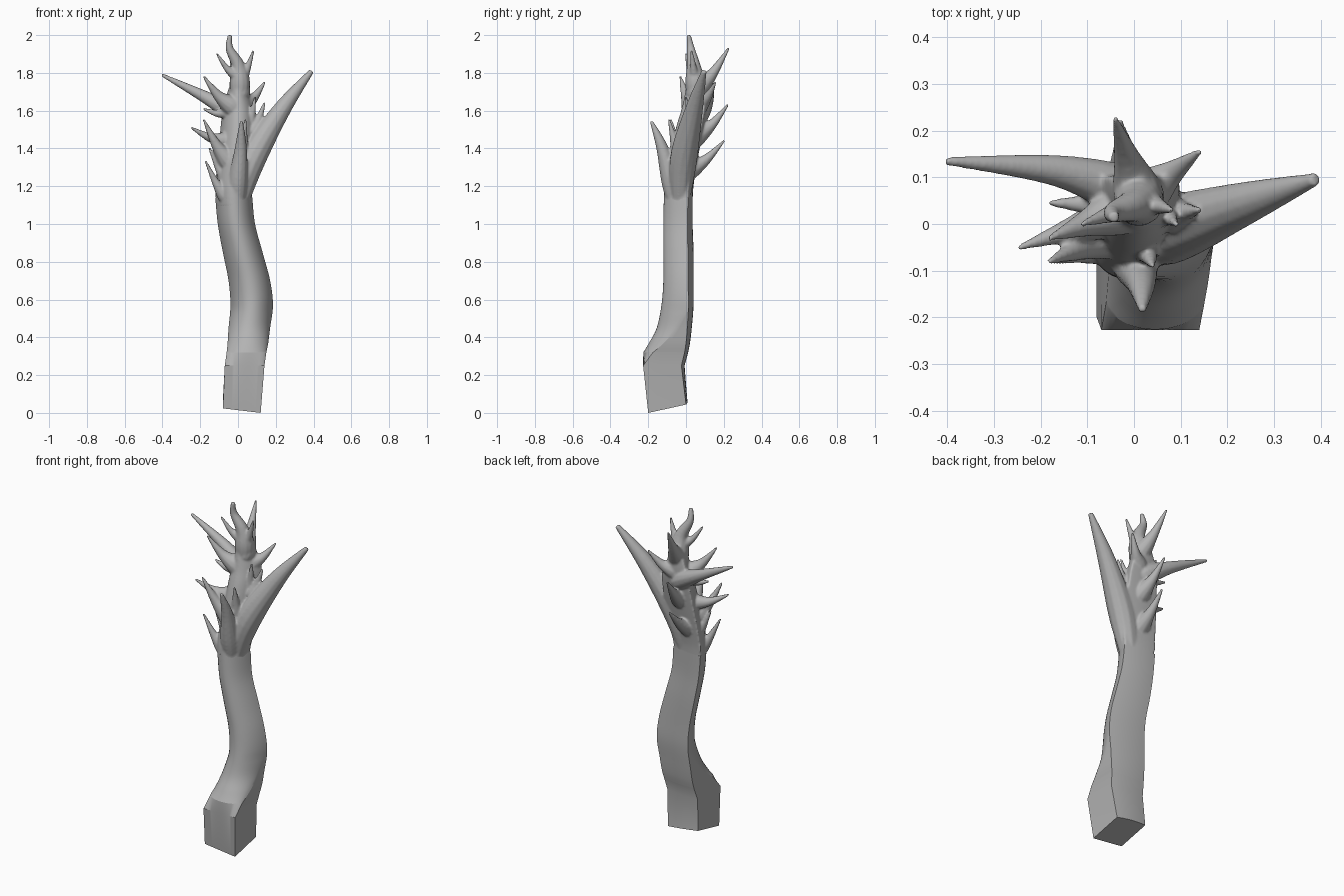
import bpy, bmesh, math
from mathutils import Vector

cube = bpy.data.objects.get("Cube")
if cube:
    bpy.data.objects.remove(cube, do_unlink=True)

bark = bpy.data.materials.new("grey_bark")
bark.use_nodes = True
GREY = (.45, .45, .45, 1)
bark.diffuse_color = GREY
bark.node_tree.nodes["Principled BSDF"].inputs["Base Color"].default_value = GREY


def finish(bm, name):
    """Turn the bmesh into a named object with the bark material."""
    bmesh.ops.remove_doubles(bm, verts=bm.verts, dist=.0002)
    bmesh.ops.recalc_face_normals(bm, faces=bm.faces)
    mesh = bpy.data.meshes.new(name)
    bm.to_mesh(mesh)
    bm.free()
    mesh.materials.append(bark)
    obj = bpy.data.objects.new(name, mesh)
    bpy.context.collection.objects.link(obj)
    return obj


def loft(bm, rings):
    """Bridge closed rings of equal length and cap both ends."""
    rows = [[bm.verts.new(point) for point in ring] for ring in rings]
    for low, high in zip(rows, rows[1:]):
        for i in range(len(low)):
            # index i - 1 wraps around to close the ring
            bm.faces.new((low[i - 1], low[i], high[i], high[i - 1]))
    bm.faces.new(rows[0])
    bm.faces.new(rows[-1])


def spline(rows, steps=6):
    """Smooth curve through rows of numbers."""
    padded = [rows[0], *rows, rows[-1]]
    out = []
    for before, start, end, after in zip(padded, padded[1:], padded[2:], padded[3:]):
        for step in range(steps):
            t = step / steps
            out.append([b + t / 2 * (c - a + t * (2 * a - 5 * b + 4 * c - d
                        + t * (3 * b - 3 * c + d - a)))
                        for a, b, c, d in zip(before, start, end, after)])
    return out + [list(rows[-1])]


def section(z, right, left, front, back):
    """Nearly flat back and sides, arched front; the sides shrink with height."""
    flat = min(1, max(0, (.55 - z) / .3))
    half, middle = (left - right) / 2, (left + right) / 2
    # the back turns slightly towards the left along the stem
    twist = .015 * max(0, math.sin(math.pi * z / 1.6))
    start = math.radians(14)
    side = [(1, flat * i / 4) for i in range(4)]
    arch = []
    for i in range(21):
        angle = start + (math.pi - 2 * start) * i / 20
        rise = (math.sin(angle) - math.sin(start)) / (1 - math.sin(start))
        arch.append((math.cos(angle) / math.cos(start), flat + (1 - flat) * rise))
    other_side = [(-u, v) for u, v in reversed(side)]
    rear = [(i / 4, 0) for i in range(-3, 4)]
    ring = []
    for u, v in side + arch + other_side + rear:
        rear_y = back - twist * (1 + u) + .008 * (1 - u * u) * (1 - v)
        x, y = middle + half * u, rear_y + (front - rear_y) * v
        # the cut at the foot is slightly tilted
        tilt = max(0, 1 - z / .2) * (.12 * (.12 - x) + .22 * (y + .2))
        ring.append((x, y, z + tilt))
    return ring


# Trunk rows: height, right edge, left edge, front, back
foot = [(0, -.08, .12, -.2, 0), (.25, -.07, .14, -.227, -.01)]
stem = [(.32, -.06, .15, -.226, .01), (.37, -.055, .16, -.196, .02),
        (.45, -.05, .17, -.155, .03), (.57, -.04, .185, -.13, .04),
        (.7, -.05, .17, -.12, .04), (.85, -.08, .13, -.12, .04),
        (1, -.107, .09, -.12, .035), (1.14, -.12, .076, -.117, .035)]
top = [(1.25, -.118, .09, -.108, .045), (1.5, -.095, .1, -.055, .085),
       (1.62, -.08, .09, -.02, .1), (1.72, -.05, .05, 0, .1)]

bm = bmesh.new()
loft(bm, [section(*row) for row in foot + spline(stem)])
trunk = finish(bm, "trunk")
bpy.ops.object.select_all(action="DESELECT")
trunk.select_set(True)
bpy.context.view_layer.objects.active = trunk
bpy.ops.object.shade_smooth_by_angle(angle=math.radians(22))

# Crown: upper trunk and branches fused into one skin
bm = bmesh.new()
loft(bm, [section(*row) for row in spline(stem[-2:] + top)[4:]])


def branch(points, thick, end, power):
    """Tube rooted inside the wood, thickest at its second point, then tapering."""
    last = len(points) - 1
    rows = [(*points[0], thick * .6)]
    for i in range(1, last + 1):
        left_over = (last - i) / (last - 1)
        rows.append((*points[i], end + (thick - end) * left_over ** power))
    path = spline(rows)
    rings = []
    for i, (x, y, z, radius) in enumerate(path):
        before, after = path[max(i - 1, 0)], path[min(i + 1, len(path) - 1)]
        along = (Vector(after[:3]) - Vector(before[:3])).normalized()
        side = along.cross(Vector((.3, 1, .1))).normalized()
        up = side.cross(along)
        turns = [k * math.pi / 6 for k in range(12)]
        rings.append([Vector((x, y, z)) + radius * (side * math.cos(a) + up * math.sin(a))
                      for a in turns])
    loft(bm, rings)


def shoot(base, tip, thick, sag=.02):
    """Small thorn-like shoot that curves upward."""
    base, tip = Vector(base), Vector(tip)
    along = (tip - base).normalized()
    middle = base.lerp(tip, .5) - Vector((0, 0, sag))
    branch([base - along * thick, base, middle, tip + along * .005],
           thick, .006, 1.15)


# Large left limb
branch([(0, -.03, 1.08), (.07, -.015, 1.33), (.225, .04, 1.595), (.39, .096, 1.81)],
       thick=.073, end=.014, power=.75)
# Long right limb
branch([(.03, .04, 1.54), (-.02, .07, 1.585), (-.17, .115, 1.67), (-.404, .135, 1.79)],
       thick=.055, end=.009, power=.9)
# Leader at the very top
branch([(0, .05, 1.58), (.01, .05, 1.74), (0, .04, 1.84), (-.045, .025, 1.93),
        (-.042, .014, 2)], thick=.055, end=.012, power=1.4)
# Upright limb on the front
branch([(0, -.06, 1.08), (0, -.08, 1.22), (.015, -.125, 1.4), (.018, -.184, 1.545)],
       thick=.05, end=.009, power=.8)

# Shoots near the top
shoot((.015, .05, 1.765), (.08, .03, 1.915), .038)
shoot((.01, .06, 1.71), (-.04, .225, 1.93), .056)
shoot((0, .04, 1.78), (-.11, 0, 1.9), .034)
shoot((.03, .07, 1.63), (.14, .155, 1.75), .05)
# Shoots on the back
shoot((0, .05, 1.46), (-.03, .22, 1.63), .055)
shoot((-.03, .01, 1.28), (-.03, .2, 1.44), .055)
# Shoots on the right
shoot((-.03, .03, 1.62), (-.18, -.03, 1.78), .055)
shoot((-.03, .04, 1.6), (-.18, .045, 1.61), .04)
shoot((-.04, .02, 1.44), (-.245, -.05, 1.51), .05)
shoot((-.05, -.02, 1.33), (-.18, -.08, 1.55), .055)
shoot((-.06, -.01, 1.23), (-.15, -.02, 1.4), .04, sag=.01)
shoot((-.075, -.05, 1.15), (-.17, -.08, 1.33), .036, sag=.01)
# Shoots on the front and in the left fork
shoot((.02, -.04, 1.36), (.04, -.09, 1.55), .04, sag=0)
shoot((.08, .02, 1.49), (.14, .03, 1.64), .04, sag=.01)
shoot((.06, .03, 1.51), (.09, 0, 1.67), .035, sag=.01)

crown = finish(bm, "crown")
skin = crown.modifiers.new("fuse", "REMESH")
skin.mode = "VOXEL"
skin.voxel_size = .006
skin.use_smooth_shade = True
soft = crown.modifiers.new("soften", "SMOOTH")
soft.factor = .5
soft.iterations = 6
